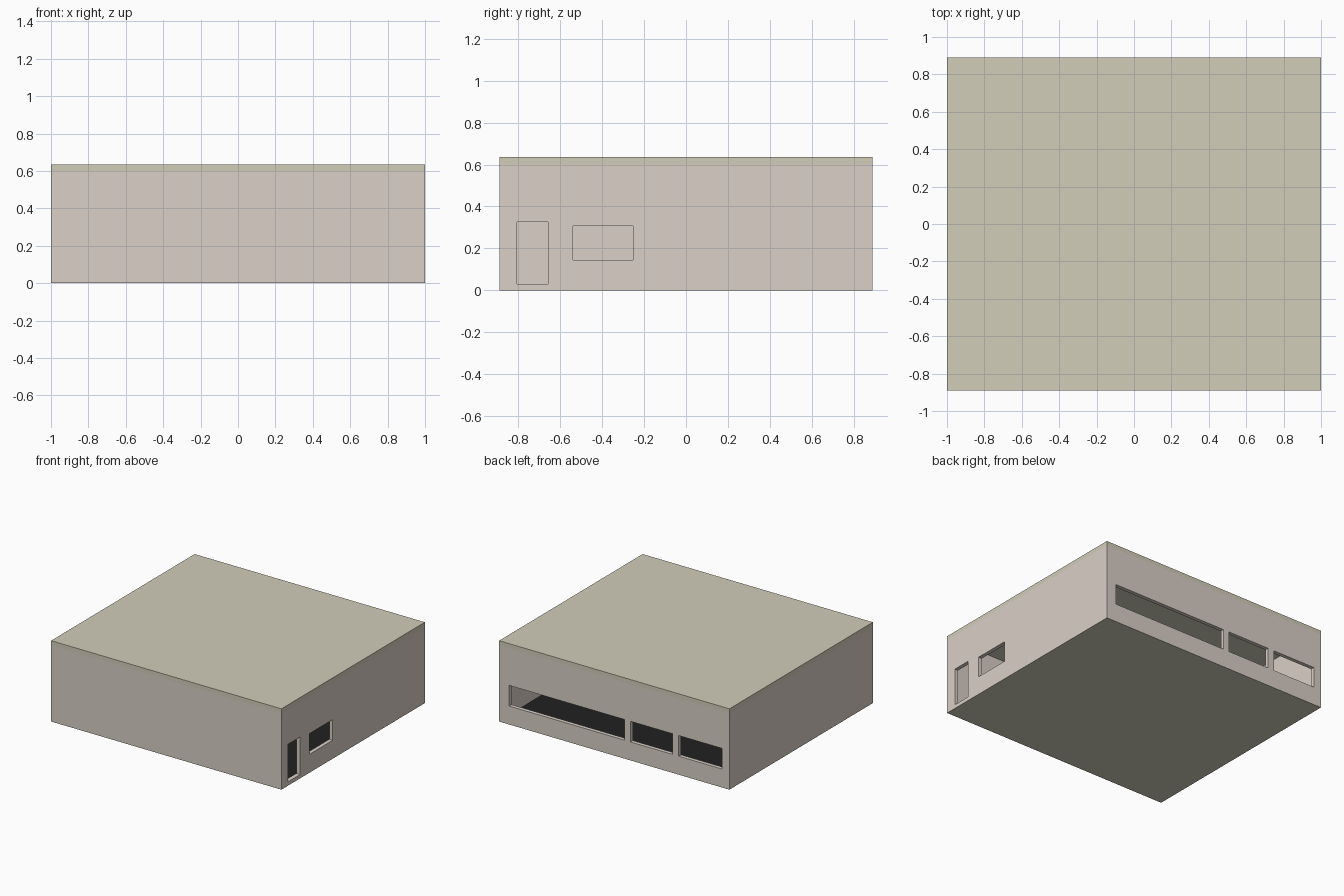
import bpy

if "Cube" in bpy.data.objects:
    bpy.data.objects.remove(bpy.data.objects["Cube"])

W, D = 2.0, 1.78          # outer plan
T = 0.03                  # wall thickness
BASE, FLOOR, CEIL, TOP = 0.005, 0.03, 0.60, 0.635


def material(name, rgb):
    m = bpy.data.materials.new(name)
    m.diffuse_color = (*rgb, 1)
    m.use_nodes = True
    m.node_tree.nodes["Principled BSDF"].inputs["Base Color"].default_value = m.diffuse_color
    return m


def box(name, x, y, z, mat=None):
    """Box from (min, max) pairs."""
    bpy.ops.mesh.primitive_cube_add(
        size=1, location=[(a + b) / 2 for a, b in (x, y, z)])
    ob = bpy.context.object
    ob.name = name
    ob.scale = [b - a for a, b in (x, y, z)]
    bpy.ops.object.transform_apply(location=False, rotation=False, scale=True)
    if mat:
        ob.data.materials.append(mat)
    return ob


def cut(target, x, y, z):
    cutter = box("cutter", x, y, z)
    cutter.hide_render = True
    mod = target.modifiers.new("opening", "BOOLEAN")
    mod.operation = "DIFFERENCE"
    mod.solver = "EXACT"
    mod.object = cutter
    bpy.context.view_layer.objects.active = target
    bpy.ops.object.modifier_apply(modifier=mod.name)
    bpy.data.objects.remove(cutter)


wall_mat = material("wall_plaster", (0.70, 0.63, 0.57))
slab_mat = material("slab", (0.64, 0.61, 0.49))
floor_mat = material("dark_floor", (0.015, 0.015, 0.015))

hx, hy = W / 2, D / 2

# Slabs above and below, dark floor finish inside the walls
box("roof_slab", (-hx, hx), (-hy, hy), (CEIL, TOP), slab_mat)
box("base_slab", (-hx, hx), (-hy, hy), (0, BASE), slab_mat)
box("floor", (-hx + T, hx - T), (-hy + T, hy - T), (BASE, FLOOR), floor_mat)

# Hollow ring of walls
walls = box("walls", (-hx, hx), (-hy, hy), (BASE, CEIL), wall_mat)
cut(walls, (-hx + T, hx - T), (-hy + T, hy - T), (-0.1, 0.8))

# Door and window in the right wall
right = (hx - T - 0.02, hx + 0.02)
cut(walls, right, (-0.805, -0.658), (FLOOR, 0.325))
cut(walls, right, (-0.54, -0.253), (0.145, 0.307))

# Row of windows in the back wall
for x in ((-0.09, 0.913), (-0.508, -0.142), (-0.935, -0.56)):
    cut(walls, x, (hy - T - 0.02, hy + 0.02), (0.145, 0.307))
